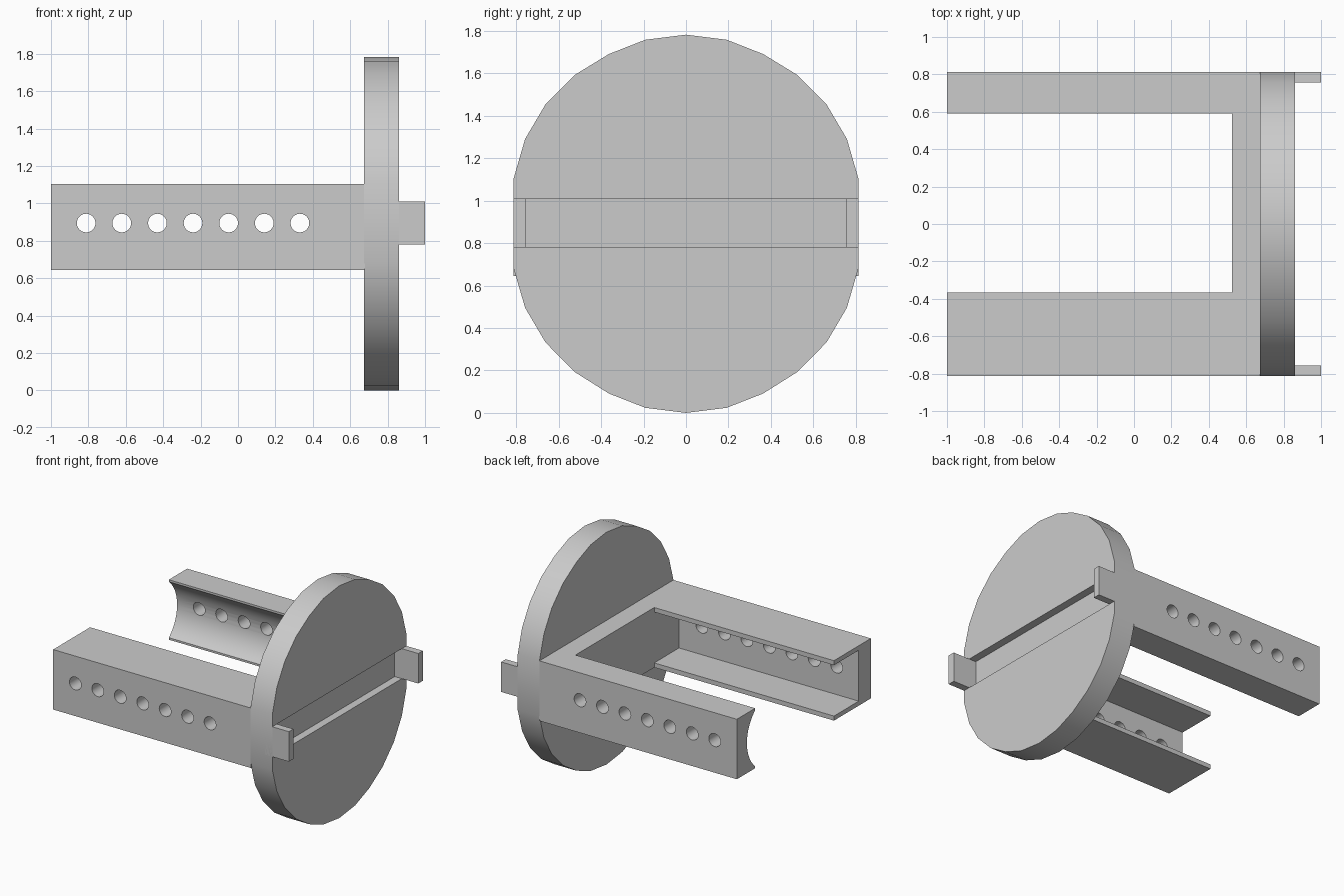
import bpy, bmesh, math
from mathutils import Matrix

if "Cube" in bpy.data.objects:
    bpy.data.objects.remove(bpy.data.objects["Cube"])

grey = bpy.data.materials.new("plain grey")
grey.diffuse_color = (0.6, 0.6, 0.6, 1)
grey.use_nodes = True
grey.node_tree.nodes["Principled BSDF"].inputs["Base Color"].default_value = grey.diffuse_color


def make(name, bm):
    bmesh.ops.recalc_face_normals(bm, faces=bm.faces)
    me = bpy.data.meshes.new(name)
    bm.to_mesh(me)
    bm.free()
    me.materials.append(grey)
    ob = bpy.data.objects.new(name, me)
    bpy.context.collection.objects.link(ob)
    return ob


def box(name, x0, x1, y0, y1, z0, z1):
    bm = bmesh.new()
    bmesh.ops.create_cube(bm, size=1)
    for v in bm.verts:
        v.co = ((x0 + x1) / 2 + v.co.x * (x1 - x0),
                (y0 + y1) / 2 + v.co.y * (y1 - y0),
                (z0 + z1) / 2 + v.co.z * (z1 - z0))
    return make(name, bm)


def extrude_x(name, profile, x0, x1):
    """Extrude a closed (y, z) profile along x."""
    bm = bmesh.new()
    face = bm.faces.new([bm.verts.new((x0, y, z)) for y, z in profile])
    res = bmesh.ops.extrude_face_region(bm, geom=[face])
    for v in res["geom"]:
        if isinstance(v, bmesh.types.BMVert):
            v.co.x = x1
    return make(name, bm)


def cut(ob, cutter):
    mod = ob.modifiers.new("cut", 'BOOLEAN')
    mod.operation = 'DIFFERENCE'
    mod.solver = 'EXACT'
    mod.object = cutter
    bpy.context.view_layer.objects.active = ob
    bpy.ops.object.modifier_apply(modifier=mod.name)


Z0, Z1, Y = 0.645, 1.105, 0.812

# Round end plate, flattened at both sides
half = [(0.192, 1.758), (0.363, 1.691), (0.525, 1.592), (0.662, 1.454),
        (0.758, 1.291), (Y, 1.105), (Y, 0.68), (0.758, 0.495), (0.662, 0.332),
        (0.525, 0.193), (0.363, 0.091), (0.192, 0.024)]
outline = [(0, 1.782)] + half + [(0, 0)] + [(-y, z) for y, z in reversed(half)]
disc = extrude_x("end_disc", outline, 0.675, 0.86)

# Groove across the outer face of the plate
groove = box("groove_cutter", 0.80, 0.95, -0.758, 0.758, 0.78, 1.01)
cut(disc, groove)

# Tabs at both ends of the groove
for side, name in ((-1, "front_tab"), (1, "back_tab")):
    a, b = sorted((side * 0.757, side * Y))
    box(name, 0.80, 1.0, a, b, 0.78, 1.01)

# Cross block joining the arms to the plate
box("cross_block", 0.525, 0.68, -Y, Y, Z0, Z1)

# Front arm: C channel open to the inside
t, wall, lip = 0.035, -0.665, -0.365
channel = extrude_x("front_channel_arm", [
    (-Y, Z0), (lip, Z0), (lip, Z0 + t), (wall, Z0 + t),
    (wall, Z1 - t), (lip, Z1 - t), (lip, Z1), (-Y, Z1)], -1.0, 0.53)

# Back arm: inner face hollowed by a circular arc
R, cy, cz = 0.28, 0.41, (Z0 + Z1) / 2
a = math.acos((0.59 - cy) / R)
arc = [(cy + R * math.cos(a - 2 * a * i / 16), cz + R * math.sin(a - 2 * a * i / 16))
       for i in range(17)]
hollow = extrude_x("back_hollow_arm",
                   [(0.59, Z0), (Y, Z0), (Y, Z1), (0.59, Z1)] + arc, -1.0, 0.53)

# Row of seven holes through both arms
bm = bmesh.new()
for i in range(7):
    bmesh.ops.create_cone(
        bm, cap_ends=True, segments=24, radius1=0.05, radius2=0.05, depth=3,
        matrix=Matrix.Translation((-0.812 + 0.1905 * i, 0, 0.895))
        @ Matrix.Rotation(math.pi / 2, 4, 'X'))
holes = make("hole_cutter", bm)
cut(channel, holes)
cut(hollow, holes)

for helper in (groove, holes):
    bpy.data.objects.remove(helper, do_unlink=True)

# Smooth the curved surfaces, keep the corners sharp
for ob in bpy.data.objects:
    ob.select_set(True)
bpy.context.view_layer.objects.active = disc
bpy.ops.object.shade_smooth_by_angle(angle=math.radians(30))
